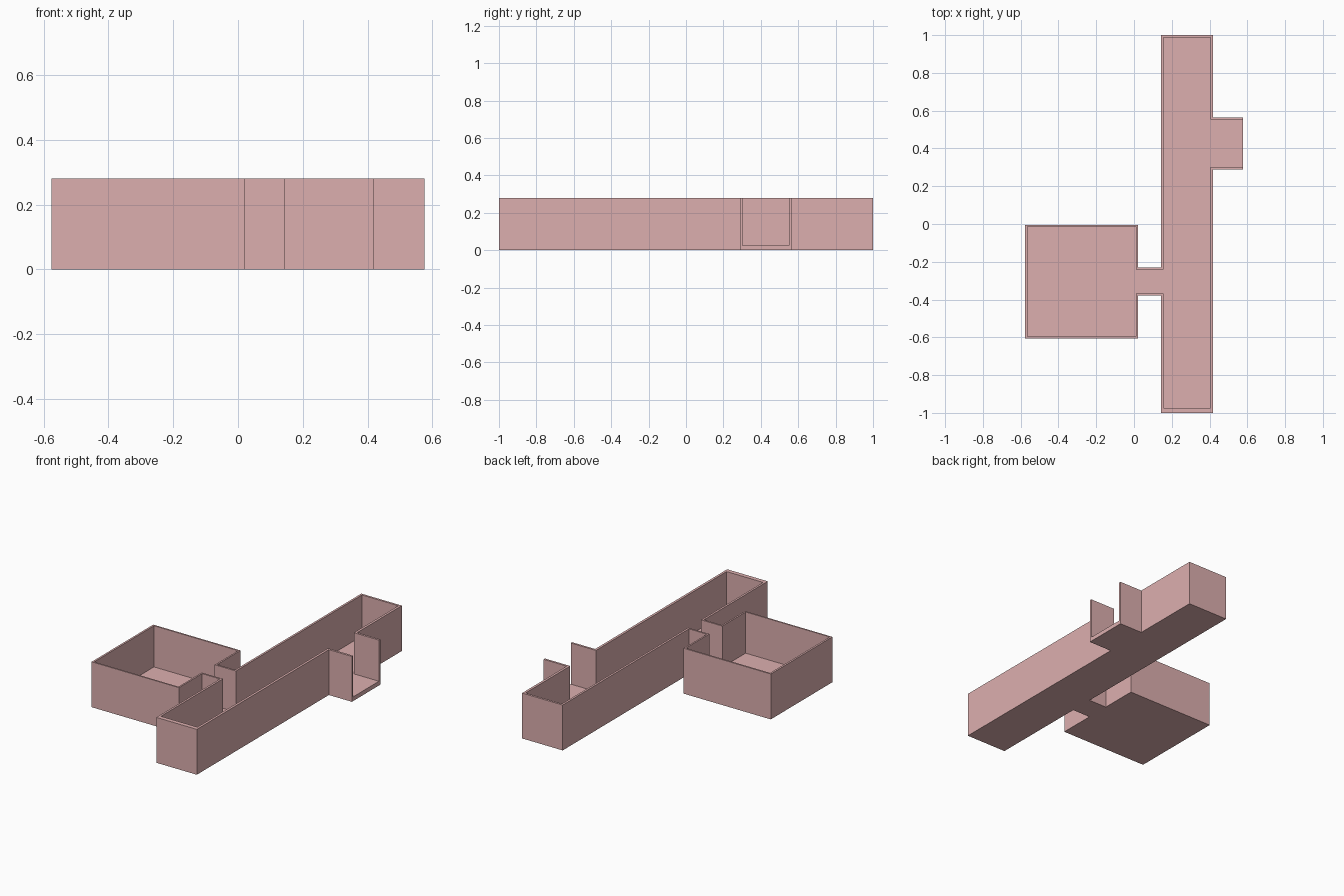
import bpy, bmesh

if "Cube" in bpy.data.objects:
    bpy.data.objects.remove(bpy.data.objects["Cube"])

HEIGHT = 0.28
FLOOR = 0.026

mat = bpy.data.materials.new("dusty_pink")
mat.diffuse_color = (0.72, 0.43, 0.43, 1)
mat.use_nodes = True
mat.node_tree.nodes["Principled BSDF"].inputs["Base Color"].default_value = mat.diffuse_color


def prism(name, outline, z0, z1):
    """Extrude a counter-clockwise floor plan from z0 to z1."""
    bm = bmesh.new()
    face = bm.faces.new([bm.verts.new((x, y, z0)) for x, y in outline])
    ext = bmesh.ops.extrude_face_region(bm, geom=[face])
    verts = [v for v in ext["geom"] if isinstance(v, bmesh.types.BMVert)]
    bmesh.ops.translate(bm, verts=verts, vec=(0, 0, z1 - z0))
    bmesh.ops.recalc_face_normals(bm, faces=bm.faces)
    mesh = bpy.data.meshes.new(name)
    bm.to_mesh(mesh)
    bm.free()
    obj = bpy.data.objects.new(name, mesh)
    bpy.context.collection.objects.link(obj)
    return obj


def plan(hall, room, link, stub):
    """Outline of hall + side room joined by a link, with a stub on the right."""
    hx0, hx1, hy0, hy1 = hall
    rx0, rx1, ry0, ry1 = room
    ly0, ly1 = link
    sx, sy0, sy1 = stub
    return [(hx0, hy0), (hx1, hy0),
            (hx1, sy0), (sx, sy0), (sx, sy1), (hx1, sy1),
            (hx1, hy1), (hx0, hy1),
            (hx0, ly1), (rx1, ly1), (rx1, ry1), (rx0, ry1),
            (rx0, ry0), (rx1, ry0), (rx1, ly0), (hx0, ly0)]


# Outer shell of the hall, square room, link passage and open-ended stub
outer = plan((0.142, 0.419, -1.0, 1.0), (-0.576, 0.020, -0.605, -0.004),
             (-0.379, -0.231), (0.576, 0.288, 0.565))
# Inner space; it runs past the stub's end so that end stays open
inner = plan((0.155, 0.404, -0.973, 0.987), (-0.564, 0.010, -0.596, -0.014),
             (-0.368, -0.242), (0.65, 0.301, 0.552))

building = prism("corridor_and_room", outer, 0, HEIGHT)
building.data.materials.append(mat)
cutter = prism("inner_space_cutter", inner, FLOOR, HEIGHT + 0.1)
cutter.data.materials.append(mat)
cutter.hide_render = True
cutter.display_type = 'WIRE'

# Hollow out the shell, leaving thin walls and a floor
mod = building.modifiers.new("hollow", 'BOOLEAN')
mod.operation = 'DIFFERENCE'
mod.solver = 'EXACT'
mod.object = cutter
bpy.context.view_layer.objects.active = building
bpy.ops.object.modifier_apply(modifier=mod.name)
bpy.data.objects.remove(cutter, do_unlink=True)
